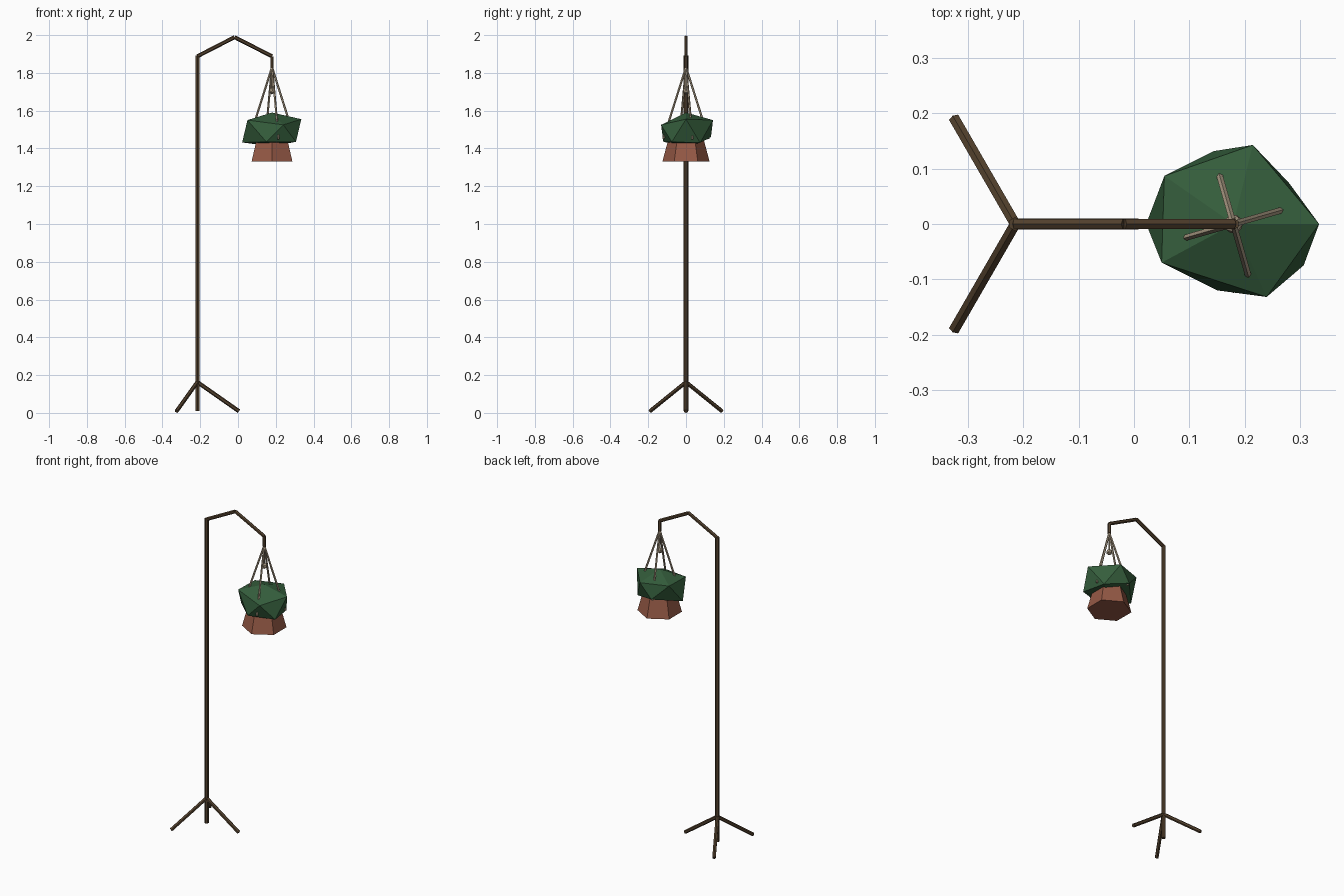
import bpy, bmesh, math
from mathutils import Vector

if "Cube" in bpy.data.objects:
    bpy.data.objects.remove(bpy.data.objects["Cube"])


def material(name, color):
    m = bpy.data.materials.new(name)
    m.diffuse_color = (*color, 1)
    m.use_nodes = True
    m.node_tree.nodes["Principled BSDF"].inputs["Base Color"].default_value = m.diffuse_color
    return m


WOOD = material("dark_wood", (0.085, 0.052, 0.026))
CLAY = material("terracotta", (0.30, 0.10, 0.06))
LEAF = material("leaf_green", (0.035, 0.11, 0.045))
ROPE = material("rope", (0.42, 0.34, 0.24))


def rod(name, a, b, radius, mat, sides=6):
    """Flat-shaded prism running from point a to point b."""
    a, b = Vector(a), Vector(b)
    d = b - a
    bpy.ops.mesh.primitive_cylinder_add(vertices=sides, radius=radius, depth=d.length,
                                        location=(a + b) / 2)
    o = bpy.context.object
    o.rotation_euler = d.to_track_quat('Z', 'Y').to_euler()
    o.name = name
    o.data.materials.append(mat)
    return o


PX, HX = -0.215, 0.18   # pole and hanging-basket x positions

# Pole and tripod feet
rod("pole", (PX, 0, 0.01), (PX, 0, 1.892), 0.0125, WOOD)
for i in range(3):
    a = math.radians(120 * i)
    rod(f"foot_{i + 1}", (PX, 0, 0.163),
        (PX + 0.22 * math.cos(a), 0.22 * math.sin(a), 0.009), 0.011, WOOD)

# Bent arm and drop hook
path = [(PX, 0, 1.888), (-0.018, 0, 1.989), (HX, 0, 1.888), (HX, 0, 1.825)]
for i in range(3):
    rod(f"arm_{i + 1}", path[i], path[i + 1], 0.0105, WOOD)

# Hanging cords with a central knot
for i in range(4):
    a = math.radians(16 + 90 * i)
    rod(f"cord_{i + 1}", (HX, 0, 1.83),
        (HX + 0.125 * math.cos(a), 0.125 * math.sin(a), 1.45), 0.006, ROPE, 5)
rod("centre_cord", (HX, 0, 1.83), (HX, 0, 1.70), 0.005, ROPE, 5)
bpy.ops.mesh.primitive_ico_sphere_add(subdivisions=1, radius=0.019, location=(HX, 0, 1.705))
bpy.context.object.name = "knot"
bpy.context.object.data.materials.append(ROPE)

# Hexagonal pot, wider at the bottom
bpy.ops.mesh.primitive_cone_add(vertices=6, radius1=0.125, radius2=0.085, depth=0.15,
                                location=(HX, 0, 1.405))
pot = bpy.context.object
pot.name = "pot"
pot.data.materials.append(CLAY)

# Irregular low-poly foliage: two five-point rings and two tips
upper = [(0.335, 0, 1.555), (0.215, 0.143, 1.55), (0.055, 0.087, 1.55),
         (0.05, -0.07, 1.55), (0.24, -0.132, 1.525)]
lower = [(0.28, 0.075, 1.43), (0.145, 0.132, 1.46), (0.022, 0, 1.432),
         (0.15, -0.12, 1.435), (0.307, -0.075, 1.435)]
bm = bmesh.new()
top, bottom = bm.verts.new((0.18, 0, 1.59)), bm.verts.new((0.17, 0, 1.412))
U = [bm.verts.new(p) for p in upper]
L = [bm.verts.new(p) for p in lower]
for i in range(5):
    j = (i + 1) % 5
    for tri in ((top, U[i], U[j]), (U[i], L[i], U[j]),
                (L[i], L[j], U[j]), (bottom, L[j], L[i])):
        bm.faces.new(tri)
bmesh.ops.recalc_face_normals(bm, faces=bm.faces)
mesh = bpy.data.meshes.new("foliage")
bm.to_mesh(mesh)
bm.free()
mesh.materials.append(LEAF)
bpy.context.collection.objects.link(bpy.data.objects.new("foliage", mesh))
